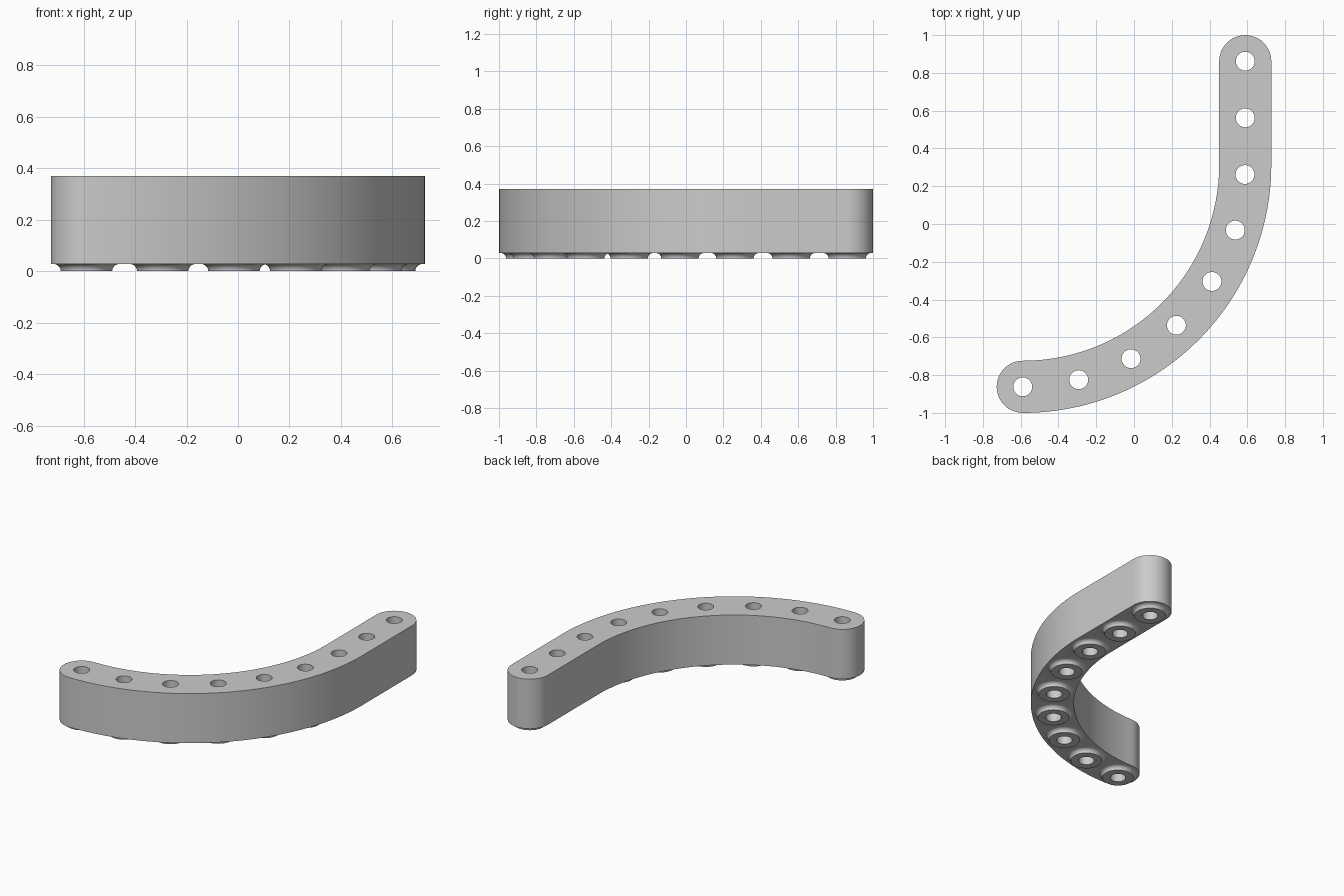
import bpy, bmesh
from math import sin, cos, pi, radians
from mathutils import Vector

cube = bpy.data.objects.get("Cube")
if cube:
    bpy.data.objects.remove(cube, do_unlink=True)

HALF = 0.138            # half width of the bar
END_X, END_Y = 0.589, 0.862
BEND = 2 * END_X        # centreline radius of the bend
BEND_Y = BEND - END_Y
HEIGHT, FOOT = 0.37, 0.028
HOLE, BOSS = 0.05, 0.1
STEP = radians(14.56)   # hole spacing along the bend
SIDES = 48


def arc(cx, cy, radius, start, end, count):
    angles = [start + (end - start) * i / count for i in range(count + 1)]
    return [(cx + radius * cos(a), cy + radius * sin(a)) for a in angles]


def ring(bm, points, z):
    return [bm.verts.new((x, y, z)) for x, y in points]


def edge_loop(bm, verts):
    pairs = zip(verts, verts[1:] + verts[:1])
    return [bm.edges.get(p) or bm.edges.new(p) for p in pairs]


def bridge(bm, a, b):
    for i in range(len(a)):
        j = (i + 1) % len(a)
        bm.faces.new((a[i], a[j], b[j], b[i]))


# Bar outline: outer bend, far cap, inner bend, near cap
outline = (arc(-END_X, BEND_Y, BEND + HALF, -pi / 2, 0, 48)
           + arc(END_X, END_Y, HALF, 0, pi, 24)
           + arc(-END_X, BEND_Y, BEND - HALF, 0, -pi / 2, 48)
           + arc(-END_X, -END_Y, HALF, pi / 2, 3 * pi / 2, 24)[1:-1])

# Hole centres: along the bend, then up the straight
centres = [(-END_X + BEND * sin(i * STEP), BEND_Y - BEND * cos(i * STEP)) for i in range(7)]
centres += [(END_X, END_Y - 0.3), (END_X, END_Y)]

bm = bmesh.new()
lower, upper = ring(bm, outline, FOOT), ring(bm, outline, HEIGHT)
bridge(bm, lower, upper)
lower_edges, upper_edges = edge_loop(bm, lower), edge_loop(bm, upper)

# Through holes with filleted bosses underneath
fillet = [(BOSS + FOOT * (1 - cos(t)), FOOT * sin(t))
          for t in (pi / 2 * i / 8 for i in range(9))]
profile = [(HOLE, HEIGHT), (HOLE, 0)] + fillet
for cx, cy in centres:
    rings = [ring(bm, arc(cx, cy, r, 0, 2 * pi, SIDES)[:-1], z) for r, z in profile]
    for a, b in zip(rings, rings[1:]):
        bridge(bm, a, b)
    upper_edges += edge_loop(bm, rings[0])
    lower_edges += edge_loop(bm, rings[-1])

# Flat top and underside around the holes
bmesh.ops.triangle_fill(bm, edges=upper_edges, use_beauty=True, normal=Vector((0, 0, 1)))
bmesh.ops.triangle_fill(bm, edges=lower_edges, use_beauty=True, normal=Vector((0, 0, -1)))
bmesh.ops.recalc_face_normals(bm, faces=bm.faces[:])

mesh = bpy.data.meshes.new("curved_bar")
bm.to_mesh(mesh)
bm.free()
bar = bpy.data.objects.new("curved_bar", mesh)
bpy.context.collection.objects.link(bar)

grey = bpy.data.materials.new("light_grey")
grey.use_nodes = True
colour = (0.6, 0.6, 0.6, 1)
grey.diffuse_color = colour
grey.node_tree.nodes["Principled BSDF"].inputs["Base Color"].default_value = colour
mesh.materials.append(grey)

bpy.ops.object.select_all(action="DESELECT")
bar.select_set(True)
bpy.context.view_layer.objects.active = bar
bpy.ops.object.shade_smooth_by_angle(angle=radians(30))
